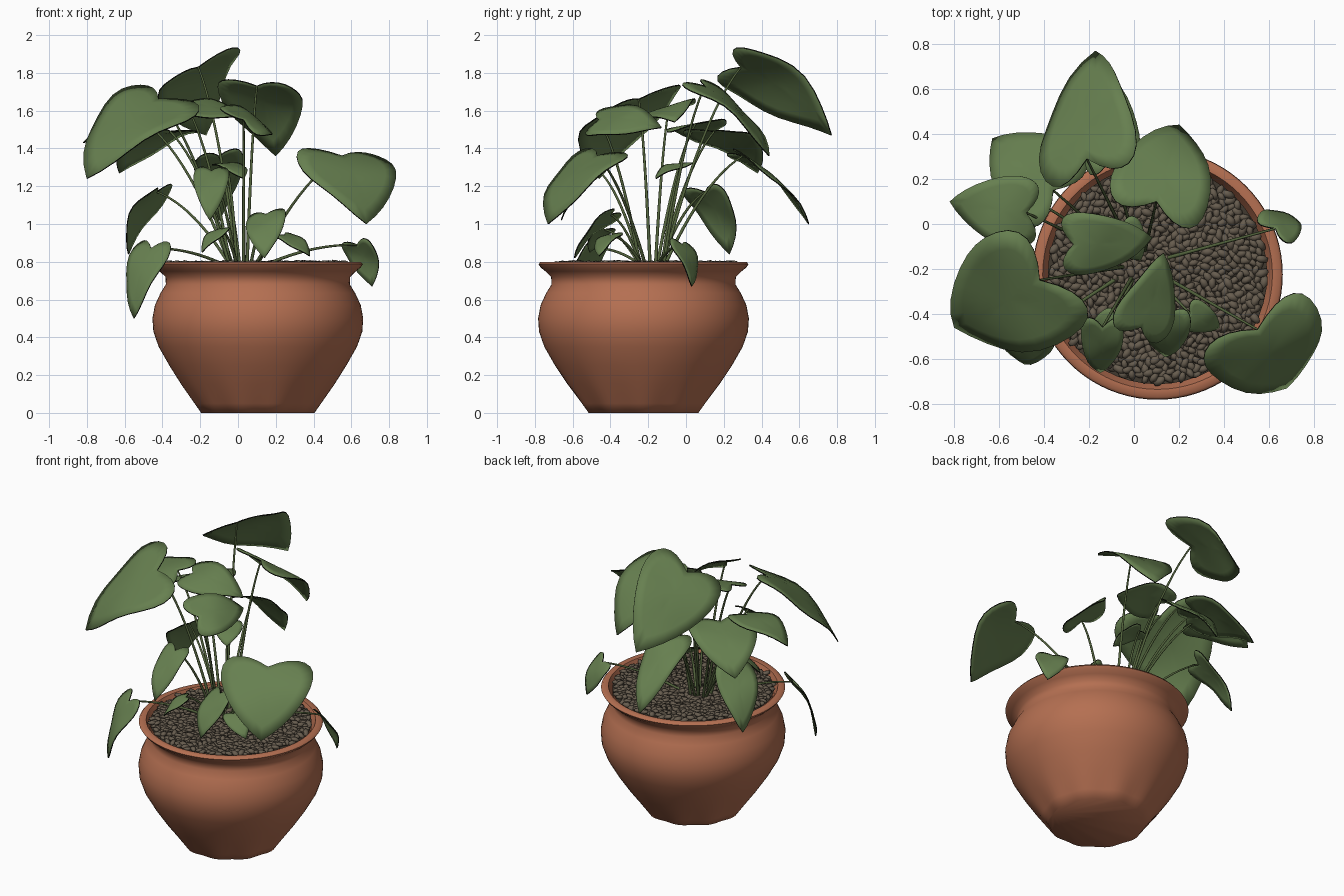
import bpy, bmesh, math, random
from mathutils import Vector, Matrix, Euler

if "Cube" in bpy.data.objects:
    bpy.data.objects.remove(bpy.data.objects["Cube"])

random.seed(4)
CX, CY = 0.105, -0.225          # pot axis


def mat(name, rgb):
    m = bpy.data.materials.new(name)
    m.diffuse_color = (*rgb, 1)
    m.use_nodes = True
    m.node_tree.nodes["Principled BSDF"].inputs["Base Color"].default_value = m.diffuse_color
    return m


TERRACOTTA = mat("terracotta", (0.46, 0.16, 0.083))
LEAF = mat("leaf_green", (0.135, 0.215, 0.08))
EDGE = mat("leaf_edge_black", (0.006, 0.008, 0.004))
STEM = mat("stem_green", (0.085, 0.125, 0.045))
PEBBLE = mat("pebble_brown", (0.135, 0.108, 0.077))
SOIL = mat("soil_dark", (0.05, 0.04, 0.028))


def finish(name, bm, mats, smooth=True):
    me = bpy.data.meshes.new(name)
    bm.to_mesh(me)
    bm.free()
    for m in mats:
        me.materials.append(m)
    for p in me.polygons:
        p.use_smooth = smooth
    ob = bpy.data.objects.new(name, me)
    bpy.context.collection.objects.link(ob)
    return ob


# Pot: lathed profile, slightly fluted towards the foot
profile = [(.30, 0), (.335, .05), (.405, .15), (.468, .25), (.525, .35), (.553, .43), (.558, .5),
           (.545, .57), (.515, .635), (.487, .68), (.489, .72), (.52, .75), (.545, .77),
           (.556, .787), (.545, .80), (.512, .797), (.488, .74)]
SEG = 80
bm = bmesh.new()
rings = []
for r, z in profile:
    ring = []
    for i in range(SEG):
        a = 2 * math.pi * i / SEG
        flute = max(0, 1 - z / .2) * .04 * (.5 - .5 * math.cos(10 * a))
        rr = r * (1 - flute)
        ring.append(bm.verts.new((CX + rr * math.cos(a), CY + rr * math.sin(a), z)))
    rings.append(ring)
for lo, hi in zip(rings, rings[1:]):
    for i in range(SEG):
        j = (i + 1) % SEG
        bm.faces.new((lo[i], lo[j], hi[j], hi[i]))
bm.faces.new(rings[0][::-1])
pot = finish("pot", bm, [TERRACOTTA])
bpy.context.view_layer.objects.active = pot
pot.select_set(True)
bpy.ops.object.shade_smooth_by_angle(angle=math.radians(60))

# Soil disc
bm = bmesh.new()
bmesh.ops.create_circle(bm, cap_ends=True, segments=48, radius=.489,
                        matrix=Matrix.Translation((CX, CY, .777)))
finish("soil", bm, [SOIL], False)

# Pebbles: sunflower layout of squashed stones
bm = bmesh.new()
COUNT = 800
for i in range(COUNT):
    r = .478 * math.sqrt((i + .5) / COUNT)
    a = i * 2.39996
    pos = Vector((CX + r * math.cos(a), CY + r * math.sin(a), .785 + random.uniform(-.006, .008)))
    rot = Euler((random.uniform(-.4, .4), random.uniform(-.4, .4), random.uniform(0, 6.28)))
    s = random.uniform(.85, 1.2)
    size = Matrix.Diagonal((.031 * s, .018 * s, .013 * s, 1))
    bmesh.ops.create_icosphere(bm, subdivisions=1, radius=1,
                               matrix=Matrix.Translation(pos) @ rot.to_matrix().to_4x4() @ size)
finish("pebbles", bm, [PEBBLE])

# Heart outline by formula: (across in half-widths, along in lengths)
OUTLINE = []
for i in range(28):
    t = 2 * math.pi * i / 28
    OUTLINE.append((math.sin(t), .5 - .5 * math.cos(t) - .38 * abs(math.sin(t))))


def leaf(name, notch, tip, half_width, roll):
    """Curved heart blade from notch to tip, rolled about its midrib (degrees)."""
    n, axis = Vector(notch), Vector(tip) - Vector(notch)
    flat = axis.cross(Vector((0, 0, 1))).normalized()
    rot = Matrix.Rotation(-math.radians(roll), 3, axis)
    if (rot @ flat).z * roll < 0:
        rot.transpose()
    w = rot @ flat * half_width
    up = w.cross(axis).normalized()
    size = axis.length
    phase = random.uniform(0, 6.28)
    bm = bmesh.new()

    def vert(a, l):
        bend = .09 * (1 - (2 * l - 1) ** 2) - .03 * a * a + .04 * a * math.sin(6 * l + phase)
        return bm.verts.new(n + axis * l + w * a + up * bend * size)

    centre = vert(0, .3)
    loops = [[vert(a * k, .3 + (l - .3) * k) for a, l in OUTLINE] for k in (.25, .5, .75, 1)]
    m = len(OUTLINE)
    for i in range(m):
        j = (i + 1) % m
        bm.faces.new((centre, loops[0][i], loops[0][j]))
        for p, q in zip(loops, loops[1:]):
            bm.faces.new((p[i], q[i], q[j], p[j]))
    bmesh.ops.recalc_face_normals(bm, faces=bm.faces)
    ob = finish(name, bm, [LEAF, EDGE])
    mod = ob.modifiers.new("thickness", 'SOLIDIFY')
    mod.thickness = .007
    mod.offset = 0
    mod.material_offset_rim = 1


def stem(name, end):
    """Thin petiole arching from the crown of the plant to a leaf notch."""
    e = Vector(end)
    a = math.atan2(e.y + .18, e.x - .03)
    b = Vector((.03 + .07 * math.cos(a), -.18 + .06 * math.sin(a), .76))
    c = b.lerp(e, .5)
    c.z = b.z + (e.z - b.z) * .72 + .04
    cu = bpy.data.curves.new(name, 'CURVE')
    cu.dimensions = '3D'
    cu.bevel_depth = .008
    cu.bevel_resolution = 2
    sp = cu.splines.new('POLY')
    steps = 12
    sp.points.add(steps)
    for i in range(steps + 1):
        k = i / steps
        p = b * (1 - k) ** 2 + c * 2 * k * (1 - k) + e * k * k
        sp.points[i].co = (*p, 1)
        sp.points[i].radius = 1.15 - .5 * k
    cu.materials.append(STEM)
    ob = bpy.data.objects.new(name, cu)
    bpy.context.collection.objects.link(ob)


def leaf_on_stem(name, notch, tip, half_width, roll=0):
    leaf("leaf_" + name, notch, tip, half_width, roll)
    stem("stem_" + name, notch)


# Upper canopy
leaf_on_stem("top_back", (-.21, .29, 1.83), (-.17, .77, 1.47), .25, 38)
leaf_on_stem("back_right", (.1, .1, 1.73), (.2, .44, 1.36), .225)
leaf_on_stem("big_left", (-.42, -.25, 1.66), (-.8, -.46, 1.24), .3, 15)
leaf_on_stem("far_left", (-.48, .05, 1.53), (-.82, .1, 1.43), .16, 10)
leaf_on_stem("big_right", (.55, -.47, 1.36), (.68, -.73, 1), .28, 3)
leaf_on_stem("back_left", (-.36, .15, 1.49), (-.63, .38, 1.27), .21)
leaf_on_stem("upper_front", (.03, -.46, 1.55), (.13, -.13, 1.51), .15, -35)
leaf_on_stem("upper_middle", (-.27, -.09, 1.62), (.08, -.06, 1.54), .145, -17)
# Lower leaves
leaf_on_stem("low_back", (-.1, .3, 1.36), (-.11, .65, 1), .13, 5)
leaf_on_stem("left_hanging", (-.46, -.49, .87), (-.55, -.58, .5), .12, 5)
leaf_on_stem("right_hanging", (.63, -.02, .89), (.71, .03, .67), .1, 25)
leaf_on_stem("left_low", (-.43, .1, 1.17), (-.58, .23, .84), .13, 10)
leaf_on_stem("front_middle", (-.14, -.46, 1.28), (-.15, -.66, 1.02), .095)
leaf_on_stem("front_low", (.15, -.4, 1.05), (.14, -.59, .82), .11, -12)
leaf_on_stem("small_right", (.25, -.4, .94), (.38, -.46, .83), .075, -15)
leaf_on_stem("small_left", (-.09, -.43, .97), (-.19, -.51, .85), .065)
leaf_on_stem("small_inner", (-.06, -.02, 1.32), (.03, -.16, 1.24), .09)
